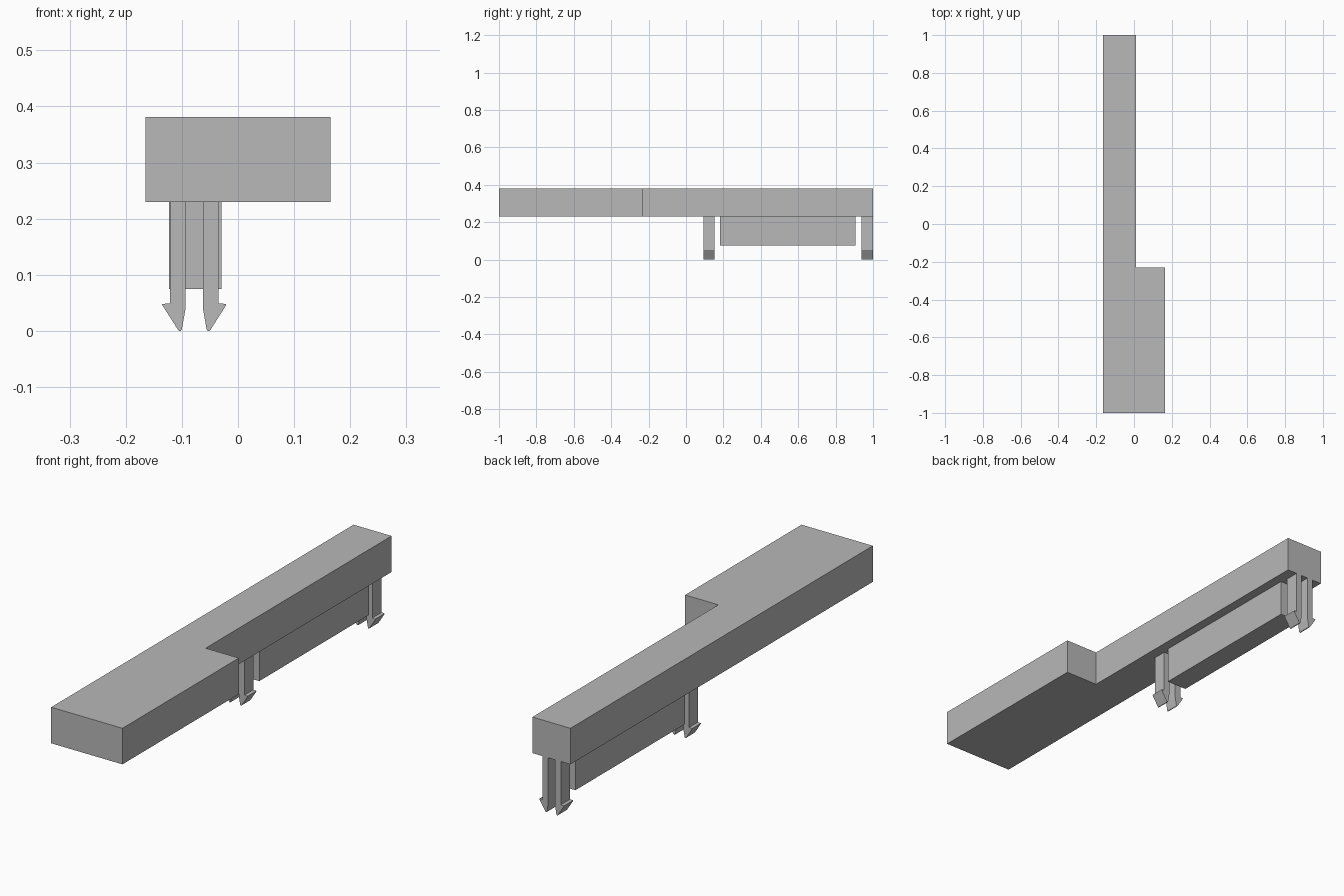
import bpy
import bmesh
from mathutils import Vector

cube = bpy.data.objects.get("Cube")
if cube:
    bpy.data.objects.remove(cube, do_unlink=True)

grey = bpy.data.materials.new("plain_grey")
grey.use_nodes = True
grey.diffuse_color = (0.48, 0.48, 0.48, 1)
grey.node_tree.nodes["Principled BSDF"].inputs["Base Color"].default_value = (0.48, 0.48, 0.48, 1)


def extrude_profile(name, points, depth):
    """Turn a closed outline of 3D points into a solid, extruded along depth."""
    bm = bmesh.new()
    face = bm.faces.new([bm.verts.new(p) for p in points])
    result = bmesh.ops.extrude_face_region(bm, geom=[face])
    moved = [g for g in result["geom"] if isinstance(g, bmesh.types.BMVert)]
    bmesh.ops.translate(bm, verts=moved, vec=Vector(depth))
    bmesh.ops.recalc_face_normals(bm, faces=bm.faces)
    mesh = bpy.data.meshes.new(name)
    bm.to_mesh(mesh)
    bm.free()
    mesh.materials.append(grey)
    obj = bpy.data.objects.new(name, mesh)
    bpy.context.collection.objects.link(obj)
    return obj


BASE, TOP = 0.23, 0.381
CENTRE = -0.078

# L-shaped bar: wide front block, narrow rear arm
outline = [(-0.165, -1), (0.165, -1), (0.165, -0.23), (0.011, -0.23), (0.011, 1), (-0.165, 1)]
extrude_profile("bar", [(x, y, BASE) for x, y in outline], (0, 0, TOP - BASE))

# Rib under the arm
rib = [(-0.123, BASE), (-0.123, 0.075), (-0.029, 0.075), (-0.029, BASE)]
extrude_profile("rib", [(x, 0.182, z) for x, z in rib], (0, 0.725, 0))

# Barbed prongs, mirrored in pairs at each end of the rib
prong = [(0.016, BASE), (0.016, 0.037), (0.022, 0.003), (0.024, 0), (0.027, 0),
         (0.029, 0.002), (0.057, 0.046), (0.057, 0.048), (0.043, 0.049), (0.043, BASE)]
for place, y, depth in (("middle", 0.094, 0.058), ("rear", 0.939, 0.061)):
    for side, sign in (("left", 1), ("right", -1)):
        extrude_profile(f"{place}_{side}_prong",
                        [(CENTRE + sign * x, y, z) for x, z in prong], (0, depth, 0))
